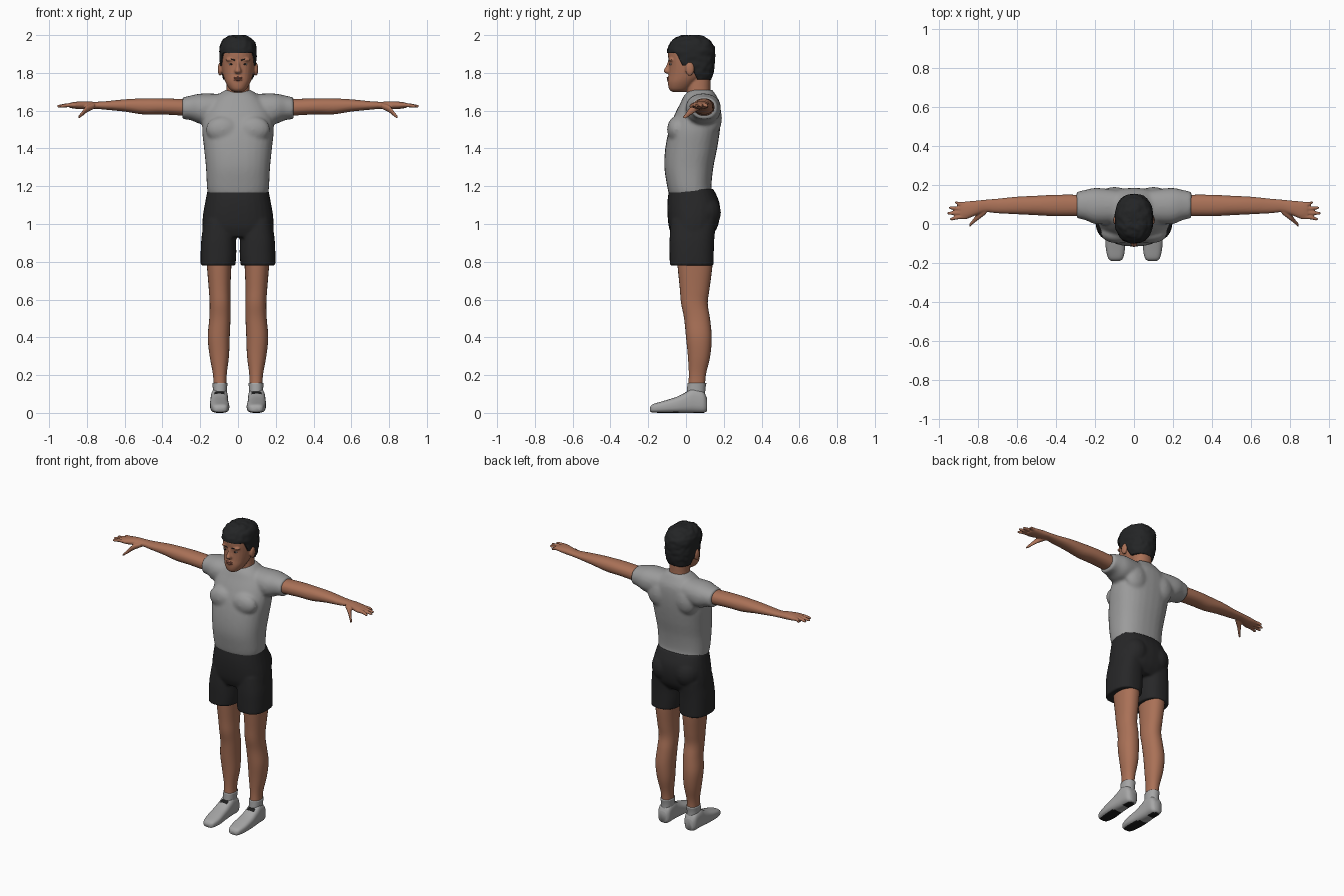
import bpy, bmesh, math
from mathutils import Vector, Matrix, noise

cube = bpy.data.objects.get("Cube")
if cube:
    bpy.data.objects.remove(cube, do_unlink=True)


def material(name, r, g, b):
    mat = bpy.data.materials.new(name)
    mat.use_nodes = True
    mat.diffuse_color = (r, g, b, 1)
    shader = mat.node_tree.nodes["Principled BSDF"]
    shader.inputs["Base Color"].default_value = (r, g, b, 1)
    shader.inputs["Roughness"].default_value = 0.8
    return mat


skin = material("skin", .40, .165, .095)
shirt_grey = material("shirt grey", .33, .33, .33)
shoe_grey = material("shoe grey", .38, .38, .38)
short_black = material("shorts black", .02, .02, .021)
hair_black = material("hair black", .017, .018, .019)
sole_black = material("sole black", .012, .012, .012)
lip_red = material("lip", .27, .09, .06)
eye_white = material("eye white", .5, .45, .42)


def spline(stations, steps):
    """Smoothly interpolate the rows of a station list."""
    rows = [Vector(s) for s in stations]
    rows = [rows[0]] + rows + [rows[-1]]
    out = []
    for a, b, c, d in zip(rows, rows[1:], rows[2:], rows[3:]):
        for i in range(steps):
            t = i / steps
            out.append(b + (c - a) * (t / 2)
                       + (a * 2 - b * 5 + c * 4 - d) * (t * t / 2)
                       + (b * 3 - a - c * 3 + d) * (t ** 3 / 2))
    return out + [rows[-1]]


def loft(bm, axis, stations, sides=28, power=2.2, steps=4):
    """Skin rounded sections; a row is position, then low and high limits
    of the two other axes, all in hundredths."""
    rings = []
    for t, lo_a, hi_a, lo_b, hi_b in spline(stations, steps):
        ring = []
        for k in range(sides):
            ang = math.tau * k / sides
            c, s = math.cos(ang), math.sin(ang)
            u = math.copysign(abs(c) ** (2 / power), c)
            v = math.copysign(abs(s) ** (2 / power), s)
            p = [(lo_a + hi_a + u * (hi_a - lo_a)) / 2,
                 (lo_b + hi_b + v * (hi_b - lo_b)) / 2]
            p.insert("xyz".index(axis), t)
            ring.append(bm.verts.new(Vector(p) / 100))
        rings.append(ring)
    for low, high in zip(rings, rings[1:]):
        for k in range(sides):
            j = (k + 1) % sides
            bm.faces.new((low[k], low[j], high[j], high[k]))
    bm.faces.new(rings[0])
    bm.faces.new(rings[-1])


def body(bm, stations, **options):
    """Loft upward with left and right symmetric; rows give half width."""
    loft(bm, "z", [(z, -w, w, lo, hi) for z, w, lo, hi in stations], **options)


def ball(bm, centre, radii):
    place = Matrix.Translation(Vector(centre) / 100) @ Matrix.Diagonal((*(Vector(radii) / 100), 1))
    bmesh.ops.create_uvsphere(bm, u_segments=20, v_segments=12, radius=1, matrix=place)


def finish(name, bm, *mats, mirror=False, voxel=0, smooth=4):
    bmesh.ops.recalc_face_normals(bm, faces=bm.faces)
    mesh = bpy.data.meshes.new(name)
    bm.to_mesh(mesh)
    bm.free()
    obj = bpy.data.objects.new(name, mesh)
    bpy.context.collection.objects.link(obj)
    for mat in mats:
        mesh.materials.append(mat)
    mesh.shade_smooth()
    if mirror:
        obj.modifiers.new("mirror", "MIRROR").use_mirror_merge = False
    if voxel:
        blend = obj.modifiers.new("blend", "REMESH")
        blend.mode, blend.voxel_size, blend.use_smooth_shade = "VOXEL", voxel, True
        soft = obj.modifiers.new("soften", "SMOOTH")
        soft.iterations = smooth
    return obj


# Shirt: torso, sleeves, chest and shoulder blades blended together
bm = bmesh.new()
body(bm, [(115.5, 16, -9, 14.5), (120, 16.5, -10, 13.5), (130, 17, -11.5, 14.5),
          (140, 18, -11, 16.5), (150, 19, -9, 18), (158, 18, -6, 18.5),
          (164, 15, -3, 18), (168, 11, -1, 16), (171, 6.8, 2, 14)], power=2.4)
for side in (1, -1):
    sleeve = bmesh.new()
    loft(sleeve, "x", [(6, 1, 17, 154, 169), (13, 0, 18, 153, 169),
                       (20, 0, 18.5, 153, 169), (25, 2, 17.5, 155, 168),
                       (29.5, 3, 16.5, 155.5, 167)])
    sleeve.transform(Matrix.Diagonal((side, 1, 1, 1)))
    temp = bpy.data.meshes.new("sleeve")
    sleeve.to_mesh(temp)
    bm.from_mesh(temp)
    sleeve.free()
    bpy.data.meshes.remove(temp)
    ball(bm, (8 * side, -5, 150), (9, 5, 7))
    ball(bm, (10 * side, 14, 156), (8, 5, 9))
finish("shirt", bm, shirt_grey, voxel=.01, smooth=5)

# Shorts: pelvis, seat and two wide legs
bm = bmesh.new()
body(bm, [(118.5, 16, -9, 14.5), (112, 17.3, -9.8, 17.5), (105, 18.5, -9.8, 18),
          (98, 19, -9, 16.5), (93, 18.5, -7, 13)], power=2.4)
for side in (1, -1):
    ball(bm, (8 * side, 9, 106), (9, 9.5, 10))
    loft(bm, "z", [(z, *sorted((side * a, side * b)), lo, hi) for z, a, b, lo, hi in
                   [(102, 1, 18, -8, 16), (92, 1, 19.4, -8.7, 15),
                    (84, .9, 19.8, -8.7, 14.7), (78, 1.4, 19.8, -8.6, 14.6)]], power=2.5)
finish("shorts", bm, short_black, voxel=.008)

# Arms with palm, fingers and thumb
bm = bmesh.new()
loft(bm, "x", [(24, 4, 15, 157, 166), (40, 4, 15, 158, 166.5), (50, 4.5, 14.5, 158, 166.5),
               (60, 5, 14, 159.5, 166), (70, 5.5, 13, 160.5, 165), (76, 6, 12.5, 161, 164.7),
               (81, 4.5, 12, 160.8, 165), (86, 2.5, 11.6, 161, 164.7),
               (89, 2.5, 11.2, 161.5, 164.2)])
for root, tip, reach in ((10.3, 11, 92), (7.9, 8.3, 95), (5.6, 5.5, 95.8), (3.4, 2.6, 94.5)):
    loft(bm, "x", [(86, root - 1, root + 1, 161.8, 164), (90, root - 1, root + 1, 161.8, 164),
                   (reach - 1, tip - .8, tip + .8, 161.5, 163.2),
                   (reach, tip - .4, tip + .4, 162, 162.8)], sides=12)
loft(bm, "x", [(76, 5, 9, 161, 164), (80, 2, 6, 159, 162.8), (82.5, 0, 2.6, 157, 159.8),
               (84.5, -1.8, .2, 155.5, 157.3)], sides=14)
finish("arms", bm, skin, mirror=True, voxel=.005, smooth=3)

# Legs and socks
bm = bmesh.new()
loft(bm, "z", [(86, 3, 17, -5, 14), (78, 3.5, 16.5, -4.5, 14), (66, 4, 15.5, -3.3, 12.5),
               (58, 4, 15, -2.6, 11.5), (50, 4, 15.2, -1, 12.7), (40, 4.4, 16, 0, 13.6),
               (30, 4.8, 15, 1, 12.8), (20, 6, 13.2, 1.5, 10.5), (12, 6, 13, 1, 10)])
finish("legs", bm, skin, mirror=True)
bm = bmesh.new()
loft(bm, "z", [(6, 6, 13.2, 0, 10.2), (12, 5.8, 13.3, .5, 10.2), (15.8, 5.6, 13.5, .8, 10.8)])
finish("socks", bm, shoe_grey, mirror=True)

# Shoes: flat dark tread under the front half and heel, dark lacing patch
bm = bmesh.new()
loft(bm, "y", [(-19, 7.5, 11.5, .8, 3), (-17.5, 5.6, 13.3, .2, 4.6), (-12, 4.6, 14.5, 0, 6.3),
               (-5, 5, 14.8, 0, 8.5), (0, 5.2, 14.6, 0, 11), (4, 5.3, 14.4, 0, 13.2),
               (9, 5.5, 14, 0, 11.5), (11, 7, 12.6, .8, 8)], power=2.9, steps=6)
bm.normal_update()
for face in bm.faces:
    mid = face.calc_center_median()
    tread = abs(face.normal.z) > .9 and mid.z < .01 and not -.03 < mid.y < .04
    lacing = mid.z > .09 and -.015 < mid.y < .005 and abs(mid.x - .1) < .025
    face.material_index = int(tread or lacing)
finish("shoes", bm, shoe_grey, sole_black, mirror=True)

# Head: skull, neck, nose, brow ridge, lips area and ears
bm = bmesh.new()
body(bm, [(170, 2.5, -7.5, 0), (171.5, 4.5, -9, 2), (175, 6.6, -9.6, 6), (179, 8, -9.2, 11),
          (184, 8.9, -9, 13), (189, 9.1, -9.5, 14), (193, 8.8, -9, 14), (197, 6.5, -5, 10)])
body(bm, [(162, 6.8, 1, 14), (170, 6.2, .5, 13), (175, 6, 1, 13), (180, 6, 2, 13)])
body(bm, [(186.5, .8, -9.6, -6), (183.5, 1.1, -10.6, -6), (181, 1.9, -12, -6),
          (179.6, 1.4, -10.6, -6)], sides=14)
ball(bm, (0, -8.6, 176.7), (2.8, 1.5, 1.8))
for side in (1, -1):
    ball(bm, (3.6 * side, -7.7, 187), (3, 1.5, 1))
    ball(bm, (9.5 * side, 2, 182), (1.2, 2.4, 3.6))
finish("head", bm, skin, voxel=.005)

# Eyes, brows and lips
bm = bmesh.new()
ball(bm, (3.6, -8, 184.6), (1.4, .6, .55))
finish("eyes", bm, eye_white, mirror=True)
bm = bmesh.new()
ball(bm, (3.6, -8.4, 184.6), (.6, .45, .5))
finish("irises", bm, sole_black, mirror=True)
bm = bmesh.new()
loft(bm, "x", [(1.6, -9.4, -8, 186.3, 187), (4, -9, -7.5, 186.9, 187.8),
               (6, -7.6, -6, 186.7, 187.1)], sides=12)
finish("brows", bm, hair_black, mirror=True)
bm = bmesh.new()
for height in (176.3, 177.4):
    ball(bm, (0, -9.3, height), (2.4, .9, .6))
finish("lips", bm, lip_red)


# Hair: cap trimmed at a hairline that drops from brow to nape
def hairline(y):
    marks = [(-1, 1.91), (-.05, 1.905), (-.02, 1.84), (.03, 1.83), (.06, 1.765), (1, 1.745)]
    for (y0, z0), (y1, z1) in zip(marks, marks[1:]):
        if y <= y1:
            return z0 + (z1 - z0) * (y - y0) / (y1 - y0)


bm = bmesh.new()
body(bm, [(174, 6.3, 1, 12), (178, 8.2, -3, 14), (183, 9.4, -8, 15), (188, 9.7, -9.7, 15.3),
          (193, 9.7, -9.8, 15.2), (197, 8.2, -7.5, 13), (199.4, 5, -4, 9),
          (200, 1.5, 0, 5)], sides=56, power=2.3, steps=6)
centre = Vector((0, .03, 1.86))
for vert in bm.verts:
    tuft = noise.noise(vert.co * 40) * .005 + noise.noise(vert.co * 90) * .003
    vert.co += (vert.co - centre).normalized() * tuft
    vert.co.z = min(2, max(vert.co.z, hairline(vert.co.y)))
finish("hair", bm, hair_black)
